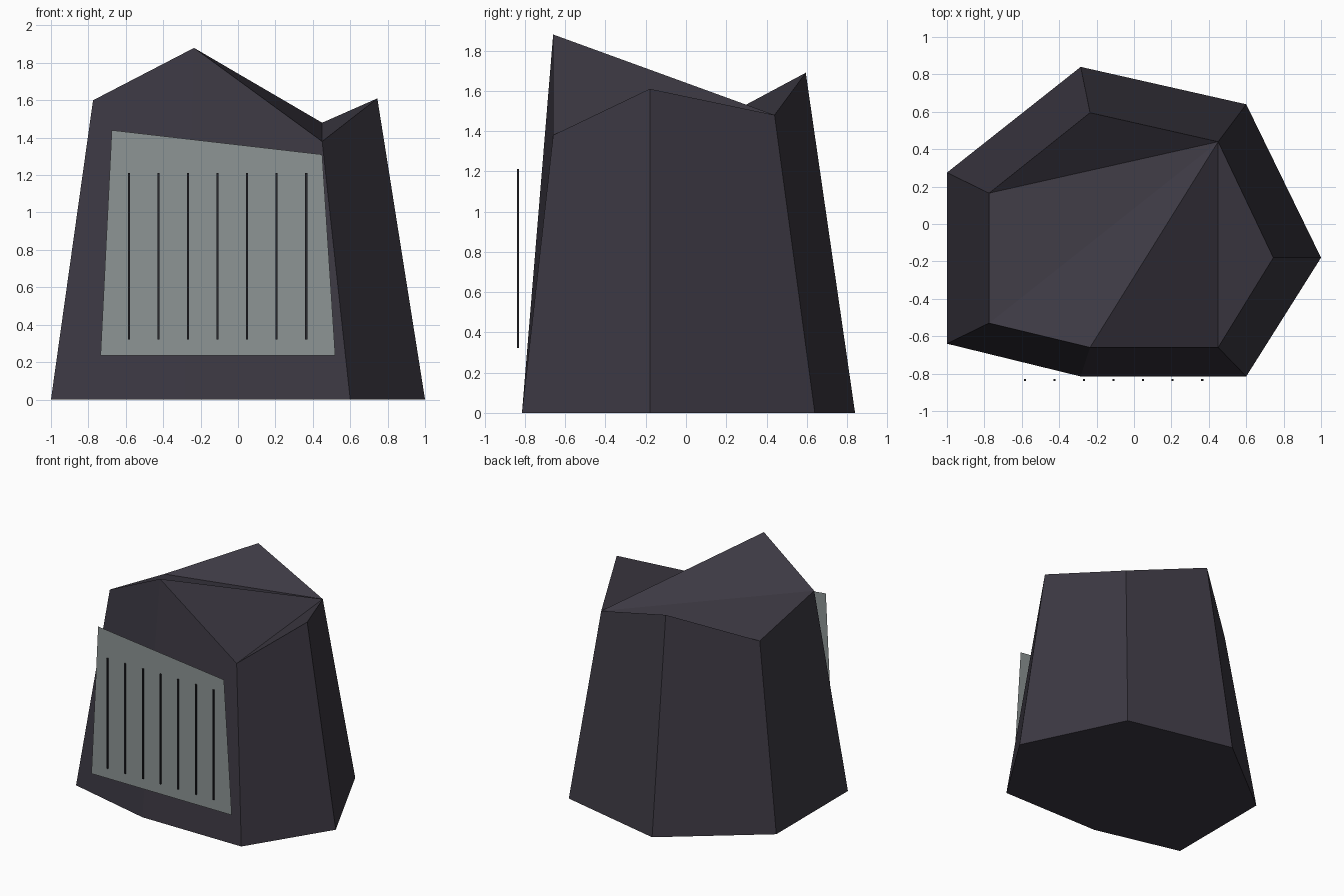
import bpy, bmesh

if "Cube" in bpy.data.objects:
    bpy.data.objects.remove(bpy.data.objects["Cube"])


def material(name, rgb):
    m = bpy.data.materials.new(name)
    m.diffuse_color = (*rgb, 1)
    m.use_nodes = True
    m.node_tree.nodes["Principled BSDF"].inputs["Base Color"].default_value = m.diffuse_color
    return m


def make(name, bm, mat):
    mesh = bpy.data.meshes.new(name)
    bm.to_mesh(mesh)
    bm.free()
    mesh.materials.append(mat)
    obj = bpy.data.objects.new(name, mesh)
    bpy.context.collection.objects.link(obj)
    return obj


dark = material("dark_stone", (0.045, 0.04, 0.055))
grey = material("grey_plate", (0.27, 0.30, 0.30))
black = material("black_groove", (0.02, 0.02, 0.025))

# Tapered seven-sided block with an uneven, broken top
base = [(1, -.18), (.6, .64), (-.285, .84), (-1, .275),
        (-1, -.64), (-.285, -.815), (.6, -.815)]
top = [(.745, -.18, 1.61), (.45, .44, 1.48), (-.235, .595, 1.69),
       (-.775, .165, 1.46), (-.775, -.53, 1.60), (-.235, -.66, 1.88),
       (.45, -.66, 1.38)]
bm = bmesh.new()
lo = [bm.verts.new((x, y, 0)) for x, y in base]
hi = [bm.verts.new(p) for p in top]
n = len(lo)
for i in range(n):
    j = (i + 1) % n
    bm.faces.new((lo[i], lo[j], hi[j], hi[i]))
bm.faces.new(lo[::-1])
for k in range(2, n):  # top fans out from the back right corner
    bm.faces.new((hi[1], hi[k], hi[(k + 1) % n]))
make("stone_body", bm, dark)

# Flat plate just in front of the body
bm = bmesh.new()
plate = [(-.735, .235), (.52, .235), (.45, 1.31), (-.675, 1.44)]
bm.faces.new([bm.verts.new((x, -.822, z)) for x, z in plate])
make("front_plate", bm, grey)

# Row of thin upright lines on the plate
for i in range(7):
    bm = bmesh.new()
    bmesh.ops.create_cube(bm, size=1)
    bmesh.ops.scale(bm, vec=(.011, .01, .89), verts=bm.verts)
    bmesh.ops.translate(bm, vec=(-.583 + i * .158, -.834, .767), verts=bm.verts)
    make(f"plate_line_{i + 1}", bm, black)
